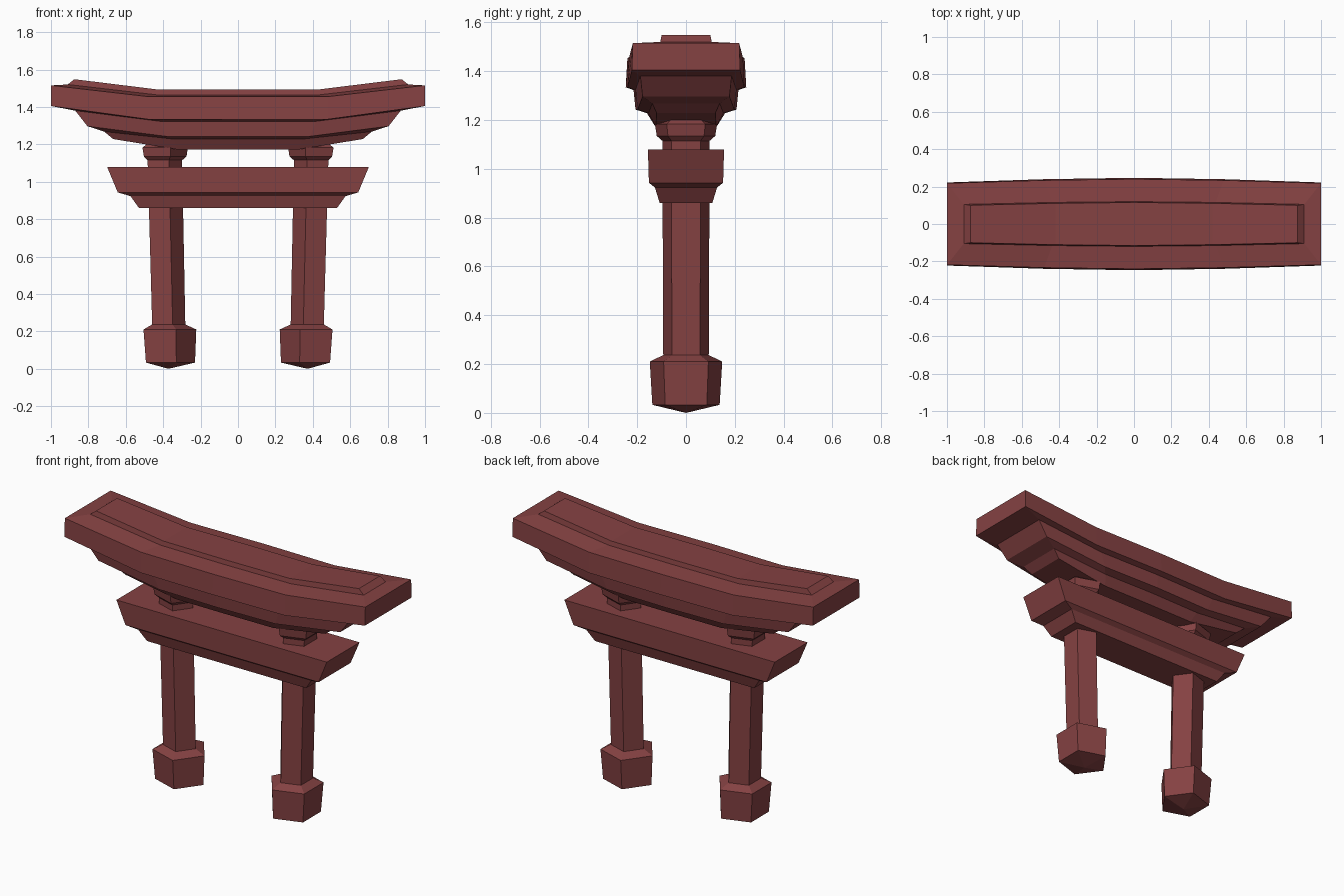
import bpy, bmesh, math

if "Cube" in bpy.data.objects:
    bpy.data.objects.remove(bpy.data.objects["Cube"])

red = bpy.data.materials.new("dark red wood")
red.diffuse_color = (0.235, 0.054, 0.055, 1)
red.use_nodes = True
red.node_tree.nodes["Principled BSDF"].inputs["Base Color"].default_value = red.diffuse_color


def make_object(name, bm):
    bmesh.ops.recalc_face_normals(bm, faces=bm.faces)
    mesh = bpy.data.meshes.new(name)
    bm.to_mesh(mesh)
    bm.free()
    mesh.materials.append(red)
    obj = bpy.data.objects.new(name, mesh)
    bpy.context.collection.objects.link(obj)
    return obj


def bridge(bm, a, b):
    n = len(a)
    for i in range(n):
        bm.faces.new((a[i], a[(i + 1) % n], b[(i + 1) % n], b[i]))


def stepped_beam(name, levels, knee=0.48):
    """Loft outlines upward; each level is (x end, y mid, y end, z mid, z end)."""
    bm = bmesh.new()
    rings = []
    for xe, ym, ye, zm, ze in levels:
        yk = ym + (ye - ym) * 0.3
        side = [(-xe, ye, ze), (-xe * knee, yk, zm), (0, ym, zm),
                (xe * knee, yk, zm), (xe, ye, ze)]
        pts = [(x, -y, z) for x, y, z in side] + side[::-1]
        rings.append([bm.verts.new(p) for p in pts])
    for a, b in zip(rings, rings[1:]):
        bridge(bm, a, b)
    for r in (rings[0], rings[-1]):          # close underside and top
        for i in range(4):
            bm.faces.new((r[i], r[i + 1], r[8 - i], r[9 - i]))
    return make_object(name, bm)


# Curved roof: three stepped tiers and a raised panel on top
stepped_beam("roof_beam", [
    (0.667, 0.125, 0.120, 1.172, 1.228),
    (0.715, 0.160, 0.138, 1.228, 1.268),
    (0.805, 0.207, 0.178, 1.243, 1.297),
    (0.870, 0.215, 0.187, 1.323, 1.380),
    (1.000, 0.247, 0.222, 1.334, 1.405),
    (1.000, 0.240, 0.218, 1.455, 1.515),
    (0.910, 0.120, 0.105, 1.465, 1.520),
    (0.875, 0.115, 0.100, 1.492, 1.548),
])

# Straight tie beam
stepped_beam("tie_beam", [
    (0.530, 0.108, 0.108, 0.860, 0.860),
    (0.575, 0.127, 0.127, 0.923, 0.923),
    (0.643, 0.152, 0.152, 0.943, 0.943),
    (0.700, 0.156, 0.156, 1.080, 1.080),
])

# Five-sided pillars with foot and cap, leaning slightly outward
bm = bmesh.new()
rings = []
for r, z in [(0.145, 0.033), (0.156, 0.21), (0.098, 0.237), (0.102, 1.115),
             (0.126, 1.135), (0.134, 1.183), (0.105, 1.20)]:
    cx = -0.374 - 0.024 * z
    rings.append([bm.verts.new((cx + r * math.cos(i * math.tau / 5),
                                r * math.sin(i * math.tau / 5), z)) for i in range(5)])
for a, b in zip(rings, rings[1:]):
    bridge(bm, a, b)
bm.faces.new(rings[-1])
tip = bm.verts.new((-0.372, 0, 0))
for i in range(5):
    bm.faces.new((tip, rings[0][i], rings[0][(i + 1) % 5]))
pillars = make_object("pillars", bm)
mirror = pillars.modifiers.new("mirror", 'MIRROR')
mirror.use_axis = (True, False, False)
